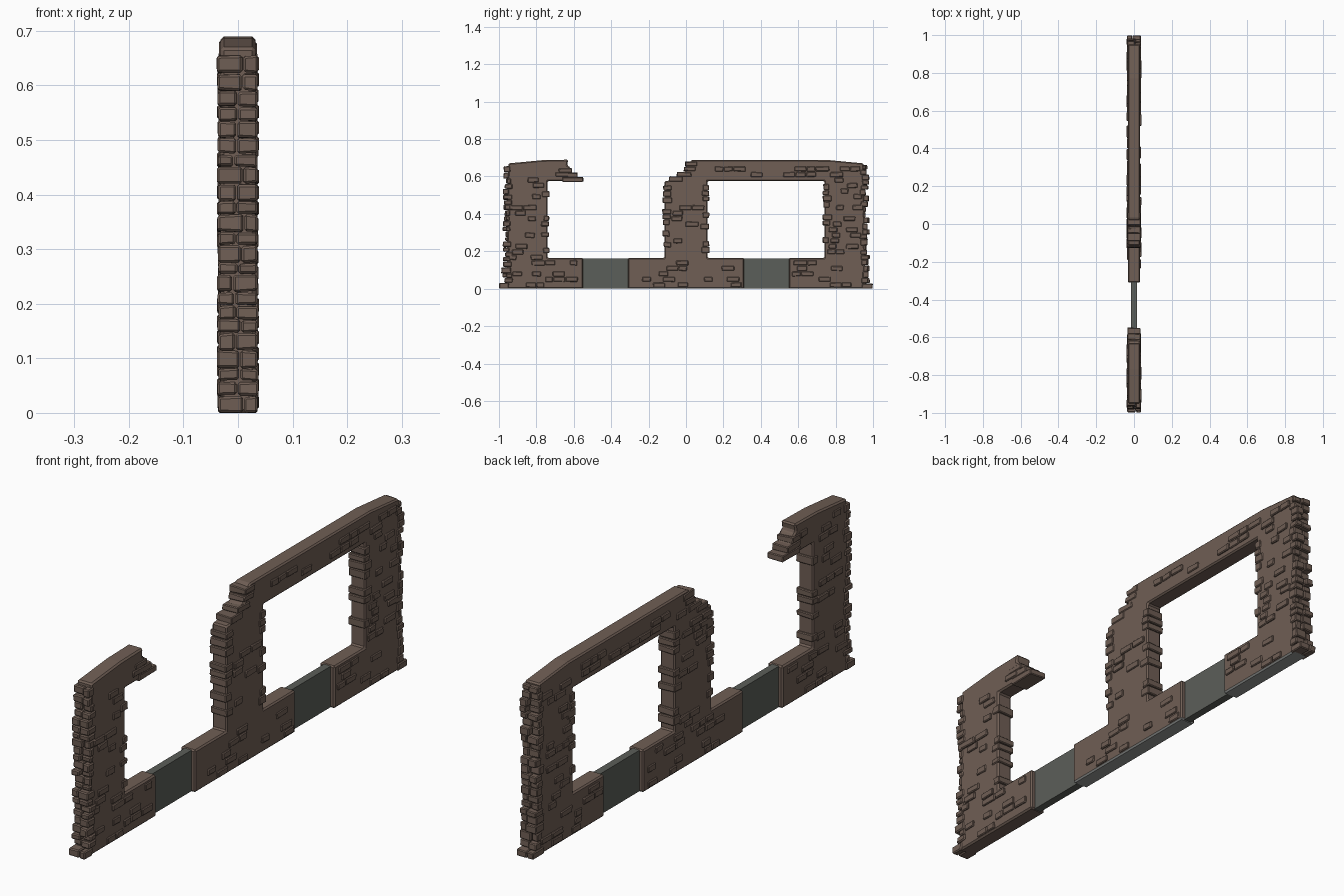
import bpy, bmesh, random
from mathutils import Vector

random.seed(7)
if "Cube" in bpy.data.objects:
    bpy.data.objects.remove(bpy.data.objects["Cube"], do_unlink=True)

HALF = 0.032      # half thickness of the wall
SILL = 0.165      # height of the low wall
HEAD = 0.575      # underside of the lintel


def material(name, rgb):
    m = bpy.data.materials.new(name)
    m.use_nodes = True
    m.diffuse_color = (*rgb, 1)
    m.node_tree.nodes["Principled BSDF"].inputs["Base Color"].default_value = (*rgb, 1)
    return m


BROWN = material("brown_stone", (0.16, 0.113, 0.09))
GREY = material("grey_panel", (0.105, 0.112, 0.1))
FOOT = material("grey_underside", (0.3, 0.31, 0.3))


def finish(bm, name, mats, bevel):
    bmesh.ops.recalc_face_normals(bm, faces=bm.faces)
    mesh = bpy.data.meshes.new(name)
    bm.to_mesh(mesh)
    bm.free()
    obj = bpy.data.objects.new(name, mesh)
    bpy.context.collection.objects.link(obj)
    for m in mats:
        mesh.materials.append(m)
    if bevel:
        mod = obj.modifiers.new("worn_edges", "BEVEL")
        mod.width = bevel
        mod.segments = 1
        mod.limit_method = "ANGLE"
    return obj


def slab(name, outline, half, mats, bevel, underside=0):
    """Extrude a (y, z) outline across the wall thickness."""
    bm = bmesh.new()
    face = bm.faces.new([bm.verts.new((-half, y, z)) for y, z in outline])
    ext = bmesh.ops.extrude_face_region(bm, geom=[face])["geom"]
    bmesh.ops.translate(bm, vec=(2 * half, 0, 0),
                        verts=[v for v in ext if isinstance(v, bmesh.types.BMVert)])
    for f in bm.faces:
        if all(v.co.z < 0.001 for v in f.verts):
            f.material_index = underside
    return finish(bm, name, mats, bevel)


def brick(bm, x0, x1, y0, y1, z0, z1, wobble=0.002):
    """Slightly irregular box."""
    verts = bmesh.ops.create_cube(bm, size=1)["verts"]
    size = Vector((x1 - x0, y1 - y0, z1 - z0))
    mid = Vector((x0 + x1, y0 + y1, z0 + z1)) / 2
    for v in verts:
        v.co = v.co * size + mid
        v.co.y += random.uniform(-wobble, wobble)
        v.co.z = max(0, v.co.z + random.uniform(-wobble, wobble))


# Broken wall on the front end
slab("broken_front_wall", [
    (-0.96, 0), (-0.55, 0), (-0.55, SILL), (-0.74, SILL), (-0.74, HEAD),
    (-0.6, HEAD), (-0.59, 0.61), (-0.615, 0.625), (-0.62, 0.65), (-0.635, 0.66),
    (-0.63, 0.69), (-0.77, 0.687), (-0.95, 0.67)], HALF, [BROWN], 0.006)

# Main wall with pillar, lintel and rear column
slab("main_wall", [
    (-0.31, 0), (0.31, 0), (0.31, SILL), (0.115, SILL), (0.115, HEAD),
    (0.74, HEAD), (0.74, SILL), (0.55, SILL), (0.55, 0), (0.96, 0),
    (0.95, 0.67), (0.77, 0.687), (0.03, 0.688), (0.0, 0.66), (0.0, 0.63),
    (-0.03, 0.62), (-0.04, 0.595), (-0.07, 0.59), (-0.075, 0.58), (-0.115, 0.575),
    (-0.115, SILL), (-0.31, SILL)], HALF, [BROWN, FOOT], 0.006, underside=1)

# Thin infill panels
for name, y in (("front_panel", -0.43), ("rear_panel", 0.43)):
    slab(name, [(y - 0.13, 0.002), (y + 0.13, 0.002), (y + 0.13, 0.162), (y - 0.13, 0.162)],
         0.015, [GREY], 0)

# Raised bricks scattered in courses over both faces
regions = [(-0.95, -0.745, 0, 0.66), (-0.745, -0.56, 0, 0.155), (-0.745, -0.62, 0.585, 0.68),
           (-0.3, 0.3, 0, 0.155), (-0.11, 0.11, 0.1, 0.57), (0.01, 0.93, 0.585, 0.675),
           (0.56, 0.75, 0, 0.155), (0.745, 0.95, 0, 0.66)]


def inside(y, z):
    return any(a <= y <= b and c <= z <= d for a, b, c, d in regions)


bm = bmesh.new()
for side in (-1, 1):
    for row in range(23):
        z = 0.008 + row * 0.0295
        y = -0.96 + random.uniform(0, 0.05)
        while y < 0.95:
            w = random.uniform(0.042, 0.075)
            corners = [(y, z), (y + w / 2, z), (y + w, z), (y, z + 0.025), (y + w, z + 0.025)]
            if random.random() < 0.33 and all(inside(*c) for c in corners):
                out = side * (HALF + random.uniform(0.004, 0.007))
                brick(bm, min(out, side * 0.025), max(out, side * 0.025),
                      y, y + w - 0.003, z, z + 0.025)
            y += w
finish(bm, "face_bricks", [BROWN], 0.003)

# Toothed courses on the two outer ends
for name, end in (("front_end_bricks", -1), ("rear_end_bricks", 1)):
    bm = bmesh.new()
    z, row = 0.0, 0
    while z < 0.65:
        h = min(random.uniform(0.022, 0.034), 0.672 - z)
        split = random.uniform(-0.012, 0.012)
        for a, b in ((-0.036, split - 0.001), (split + 0.001, 0.036)):
            reach = 0.998 if row == 0 else random.uniform(0.962, 0.988) - 0.012 * z
            ys = sorted((end * reach, end * (0.95 - random.uniform(0, 0.025))))
            shift = random.uniform(-0.003, 0.002)
            brick(bm, a + min(shift, 0) * (a < -0.03), b + max(shift, 0) * (b > 0.03),
                  *ys, z, z + h - 0.002)
        z += h
        row += 1
    finish(bm, name, [BROWN], 0.004)

# Quoins standing proud of the window jambs
bm = bmesh.new()
for y, out in ((-0.74, 1), (-0.115, -1), (0.115, 1), (0.74, -1)):
    z = 0.19
    while z < 0.54:
        h = random.uniform(0.022, 0.034)
        if random.random() < 0.5:
            ys = sorted((y - out * random.uniform(0.02, 0.04), y + out * random.uniform(0.004, 0.011)))
            brick(bm, -0.036, 0.036, *ys, z, z + h)
        z += h + 0.003
finish(bm, "jamb_bricks", [BROWN], 0.003)

# Loose stepped bricks on the broken edges
bm = bmesh.new()
for y0, y1, z in ((-0.66, -0.55, 0.572), (-0.66, -0.58, 0.595), (-0.68, -0.61, 0.62),
                  (-0.09, -0.02, 0.575), (-0.05, 0.03, 0.598), (-0.01, 0.05, 0.63),
                  (-0.005, 0.06, 0.655)):
    brick(bm, -0.035, 0.035, y0, y1, z, z + 0.024, 0.003)
finish(bm, "broken_edge_bricks", [BROWN], 0.003)
